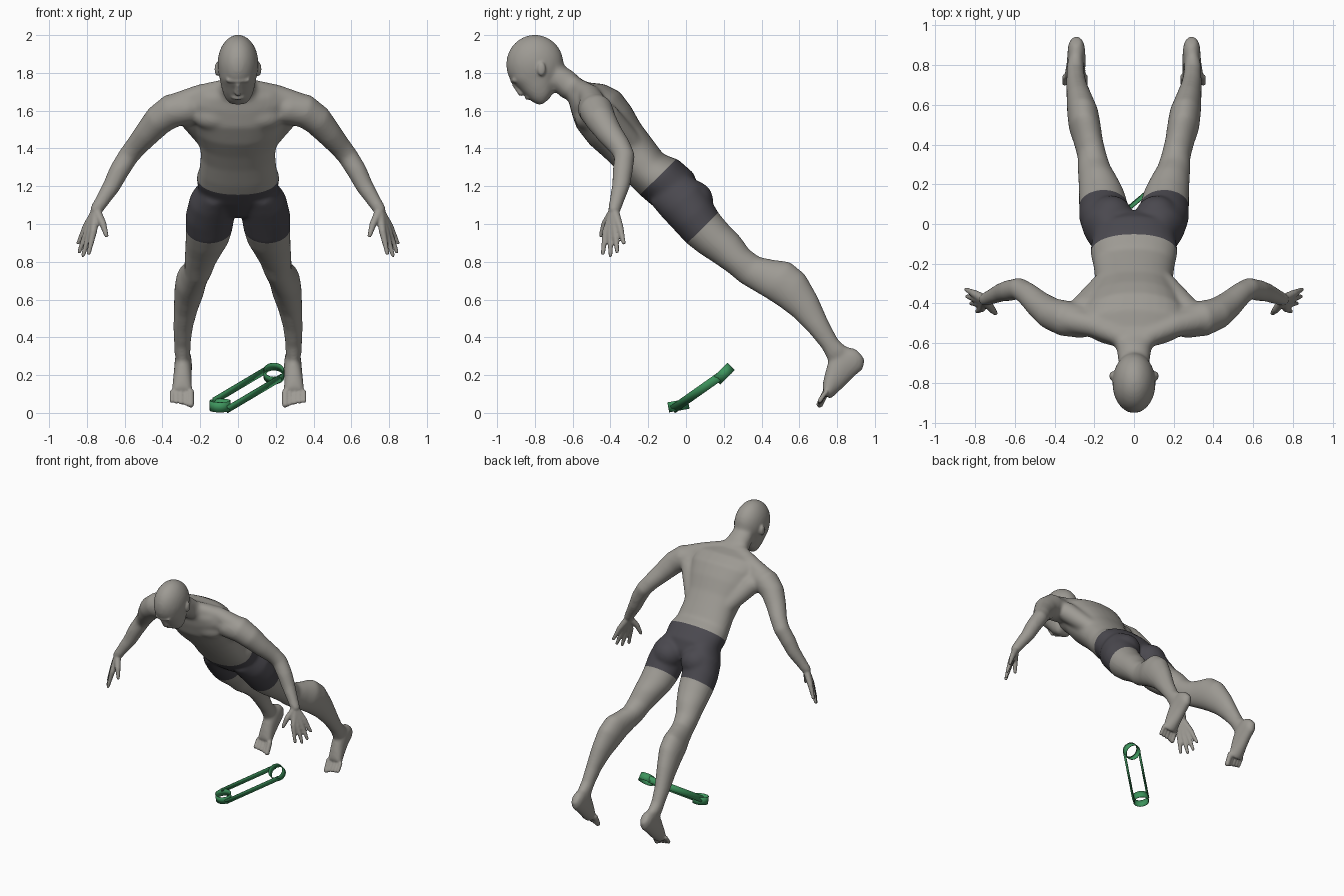
import bpy
import bmesh
import math
from mathutils import Vector, Matrix

cube = bpy.data.objects.get("Cube")
if cube:
    bpy.data.objects.remove(cube, do_unlink=True)


def material(name, rgb):
    mat = bpy.data.materials.new(name)
    mat.use_nodes = True
    color = (*rgb, 1)
    mat.diffuse_color = color
    mat.node_tree.nodes["Principled BSDF"].inputs["Base Color"].default_value = color
    return mat


skin = material("warm grey skin", (.34, .325, .295))
cloth = material("charcoal shorts", (.068, .065, .077))
rubber = material("green rubber", (.048, .30, .11))


def loft(bm, rings, power=1.0, count=28):
    """Closed skin through elliptical rings given as (centre, half axis, half axis)."""
    def bend(value):
        return math.copysign(abs(value) ** power, value)

    loops = []
    for centre, a, b in rings:
        angles = [math.tau * i / count for i in range(count)]
        loops.append([bm.verts.new(centre + a * bend(math.cos(t)) + b * bend(math.sin(t)))
                      for t in angles])
    for low, high in zip(loops, loops[1:]):
        for i in range(count):
            j = (i + 1) % count
            bm.faces.new((low[i], low[j], high[j], high[i]))
    bm.faces.new(loops[0])
    bm.faces.new(loops[-1])


def slabs(bm, rows, side=1, power=1.0):
    """Loft from rows of front y, z, back y, z, half width, centre x."""
    rings = []
    for fy, fz, by, bz, half, x in rows:
        front, back = Vector((x * side, fy, fz)), Vector((x * side, by, bz))
        rings.append(((front + back) / 2, Vector((half, 0, 0)), (back - front) / 2))
    loft(bm, rings, power)


def ball(bm, centre, radii, side=1):
    x, y, z = centre
    place = Matrix.Translation((x * side, y, z)) @ Matrix.Diagonal((*radii, 1))
    bmesh.ops.create_icosphere(bm, subdivisions=3, radius=1, matrix=place)


def limb(bm, points, side=1):
    """Round tube with ball ends through (x, y, z, radius) points."""
    path = [Vector((x * side, y, z)) for x, y, z, r in points]
    rings = []
    for i, p in enumerate(path):
        along = path[min(i + 1, len(path) - 1)] - path[max(i - 1, 0)]
        a = along.cross(Vector((0, 1, 0))).normalized()
        b = along.cross(a).normalized()
        r = points[i][3]
        rings.append((p, a * r, b * r))
    loft(bm, rings, count=16)
    for x, y, z, r in (points[0], points[-1]):
        ball(bm, (x, y, z), (r, r, r), side)


def fuse(obj, bm, voxel, rounds):
    """Merge overlapping parts into one smooth surface."""
    bmesh.ops.recalc_face_normals(bm, faces=bm.faces)
    bm.to_mesh(obj.data)
    remesh = obj.modifiers.new("merge", "REMESH")
    remesh.mode = "VOXEL"
    remesh.voxel_size = voxel
    soft = obj.modifiers.new("soften", "SMOOTH")
    soft.factor = .5
    soft.iterations = rounds
    graph = bpy.context.evaluated_depsgraph_get()
    graph.update()
    result = bpy.data.meshes.new_from_object(obj.evaluated_get(graph))
    obj.modifiers.clear()
    obj.data = result
    bm.clear()
    bm.from_mesh(result)


body = bpy.data.objects.new("body", bpy.data.meshes.new("body"))
bpy.context.collection.objects.link(body)
bm = bmesh.new()

# torso from pelvis up to the neck
slabs(bm, [
    (-.02, 1.03, .06, 1.12, .08, 0), (-.09, 1.04, .07, 1.19, .15, 0),
    (-.175, 1.095, .04, 1.27, .21, 0), (-.24, 1.15, -.04, 1.34, .22, 0),
    (-.29, 1.20, -.12, 1.37, .205, 0), (-.36, 1.28, -.18, 1.45, .197, 0),
    (-.43, 1.35, -.24, 1.53, .205, 0), (-.51, 1.42, -.29, 1.62, .235, 0),
    (-.58, 1.51, -.35, 1.70, .26, 0), (-.61, 1.60, -.43, 1.74, .26, 0),
    (-.62, 1.65, -.52, 1.75, .19, 0), (-.63, 1.66, -.56, 1.77, .11, 0),
    (-.66, 1.67, -.60, 1.81, .087, 0), (-.71, 1.72, -.67, 1.85, .08, 0)], power=.9)

# skull and jaw
ball(bm, (0, -.80, 1.845), (.11, .154, .159))
slabs(bm, [
    (-.94, 1.80, -.68, 1.86, .10, 0), (-.925, 1.755, -.69, 1.83, .10, 0),
    (-.888, 1.72, -.68, 1.80, .095, 0), (-.857, 1.685, -.69, 1.755, .087, 0),
    (-.82, 1.65, -.70, 1.70, .073, 0), (-.775, 1.625, -.725, 1.66, .05, 0)], power=.9)

for side in (1, -1):
    # leg, rooted inside the pelvis
    slabs(bm, [
        (-.19, 1.11, .0, 1.27, .09, .115),
        (-.13, 1.04, .075, 1.22, .122, .133), (-.06, .965, .13, 1.13, .13, .147),
        (0, .90, .175, 1.055, .124, .153), (.07, .845, .23, .99, .115, .163),
        (.14, .80, .285, .935, .10, .18), (.22, .745, .335, .865, .084, .20),
        (.285, .69, .39, .825, .074, .21), (.36, .645, .47, .81, .074, .23),
        (.42, .61, .55, .80, .081, .247), (.49, .565, .63, .735, .079, .258),
        (.57, .505, .695, .62, .065, .275), (.645, .43, .755, .485, .052, .29),
        (.72, .34, .805, .39, .045, .295), (.75, .28, .86, .34, .043, .295)], side)
    # foot
    slabs(bm, [
        (.90, .34, .95, .28, .027, .29), (.85, .35, .937, .23, .043, .29),
        (.79, .33, .88, .18, .047, .29), (.75, .265, .83, .13, .049, .293),
        (.73, .19, .785, .09, .054, .296), (.72, .13, .76, .07, .06, .297)], side)
    # arm
    limb(bm, [
        (.27, -.49, 1.61, .085), (.35, -.475, 1.60, .091), (.42, -.45, 1.55, .082),
        (.48, -.405, 1.48, .07), (.54, -.35, 1.41, .059), (.58, -.325, 1.36, .056),
        (.63, -.335, 1.28, .054), (.67, -.345, 1.20, .048),
        (.715, -.365, 1.13, .04), (.75, -.38, 1.075, .035)], side)
    # shoulder slope, side of the back, chest and buttock muscles
    limb(bm, [(.06, -.57, 1.72, .05), (.20, -.51, 1.68, .06), (.34, -.48, 1.62, .07)], side)
    limb(bm, [(.25, -.42, 1.57, .07), (.15, -.30, 1.44, .06)], side)
    ball(bm, (.115, -.515, 1.57), (.125, .077, .08), side)
    ball(bm, (.115, .04, 1.125), (.11, .105, .105), side)
fuse(body, bm, .011, 12)

# nose, brow and lips
limb(bm, [(0, -.91, 1.74, .012), (0, -.873, 1.695, .018)])
limb(bm, [(-.05, -.905, 1.762, .014), (0, -.918, 1.76, .014), (.05, -.905, 1.762, .014)])
limb(bm, [(-.025, -.835, 1.67, .010), (0, -.842, 1.668, .012), (.025, -.835, 1.67, .010)])

# fingers as knuckle and tip, thumb last joint
fingers = [((.765, -.425, .96), (.79, -.44, .845)), ((.783, -.40, .955), (.82, -.40, .835)),
           ((.797, -.375, .965), (.84, -.365, .855)), ((.805, -.35, .985), (.845, -.33, .90))]
for side in (1, -1):
    for knuckle, tip in fingers:
        limb(bm, [(.75, -.38, 1.07, .025), (*knuckle, .019), (*tip, .011)], side)
    limb(bm, [(.745, -.39, 1.06, .024), (.715, -.43, 1.0, .019), (.697, -.45, .94, .012)], side)
    # toes, big toe on the inside
    for i in range(5):
        x, r = .25 + .025 * i, (.0125 if i else .018)
        limb(bm, [(x, .74, .11, r), (x, .708, .045 + .005 * i, r)], side)
    # ear
    ball(bm, (.11, -.765, 1.82), (.014, .023, .037), side)
fuse(body, bm, .007, 3)

# shorts are cut in between two planes across the hips
axis = Vector((0, -.70, .714))
hem, waist = .637, .995
for level in (hem, waist):
    faces = [f for f in bm.faces if abs(f.calc_center_median().x) < .4]
    edges = {e for f in faces for e in f.edges}
    verts = {v for f in faces for v in f.verts}
    bmesh.ops.bisect_plane(bm, geom=[*verts, *edges, *faces], dist=1e-5,
                           plane_co=axis * (level / axis.length_squared), plane_no=axis)
for f in bm.faces:
    centre = f.calc_center_median()
    f.smooth = True
    f.material_index = int(abs(centre.x) < .4 and hem < centre.dot(axis) < waist)
body.data.materials.append(skin)
body.data.materials.append(cloth)
bm.to_mesh(body.data)
bm.free()

# looped flat band lying in front of the feet: two straps between two hoops
bm = bmesh.new()


def ribbon(points, half):
    """Flat strip of rubber along the points, widened by the half vector."""
    rows = [(bm.verts.new(p - half), bm.verts.new(p + half)) for p in points]
    for (a, b), (c, d) in zip(rows, rows[1:]):
        bm.faces.new((a, c, d, b))


radius = .053
start, end = Vector((-.095, -.04, .039)), Vector((.19, .20, .208))
along = (end - start).normalized()
across = (Vector((1, 0, 0)) - along * along.x).normalized()
for sign in (1, -1):
    edge = across * radius * sign
    ribbon([start + edge, end + edge], along.cross(across) * .023)
for centre, up in ((start, Vector((0, -.18, .98))), (end, Vector((0, -.7, .7)))):
    side_axis = Vector((1, 0, 0))
    other = up.cross(side_axis)
    turns = [math.tau * i / 32 for i in range(33)]
    ribbon([centre + (side_axis * math.cos(t) + other * math.sin(t)) * radius
            for t in turns], up * .027)
bmesh.ops.remove_doubles(bm, verts=bm.verts, dist=1e-5)
bmesh.ops.recalc_face_normals(bm, faces=bm.faces)
mesh = bpy.data.meshes.new("resistance_band")
bm.to_mesh(mesh)
bm.free()
mesh.materials.append(rubber)
band = bpy.data.objects.new("resistance_band", mesh)
bpy.context.collection.objects.link(band)
solid = band.modifiers.new("thickness", "SOLIDIFY")
solid.thickness = .004
solid.offset = 0
for obj in bpy.context.selected_objects:
    obj.select_set(False)
band.select_set(True)
bpy.context.view_layer.objects.active = band
bpy.ops.object.shade_smooth_by_angle()
